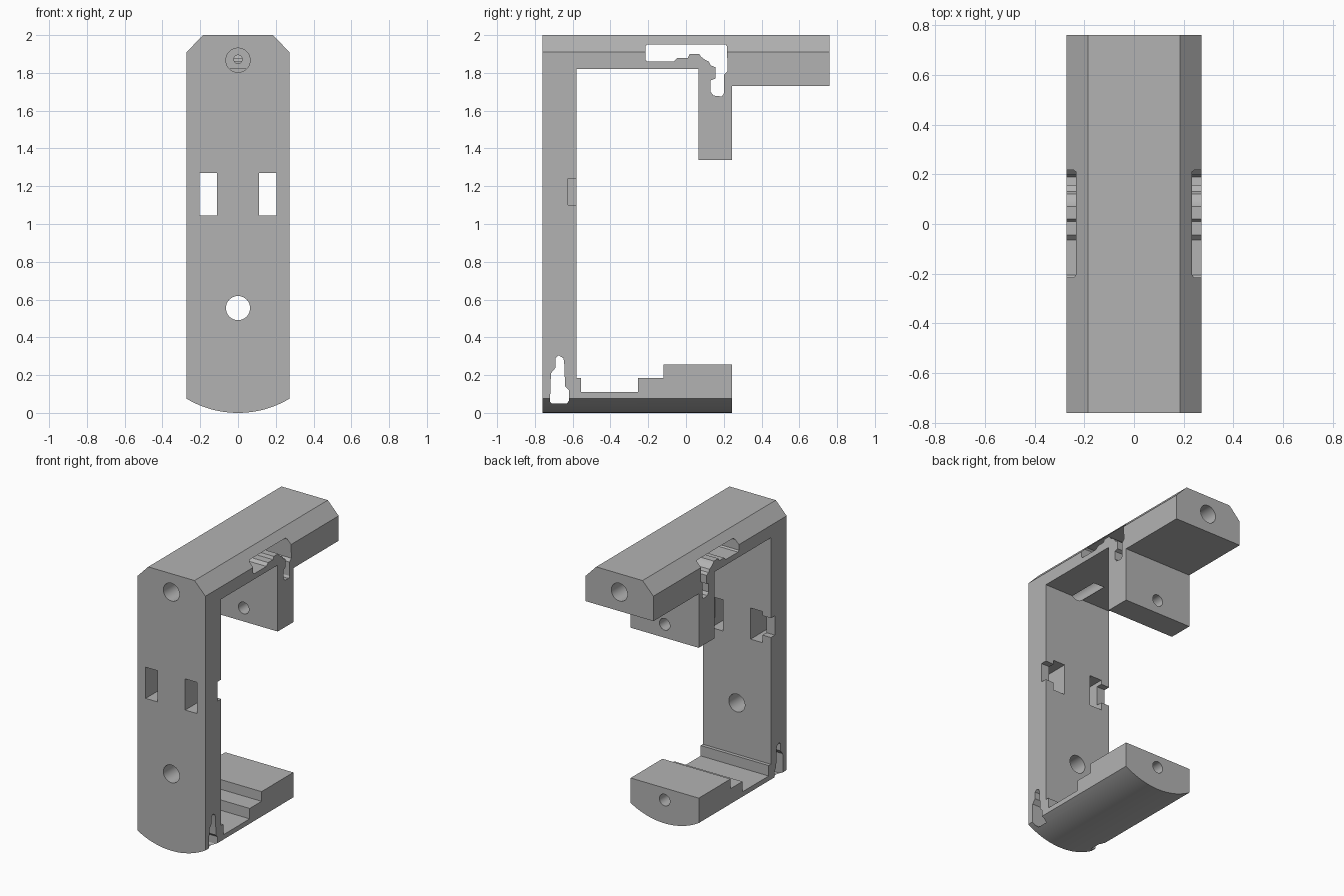
import bpy
import math

cube = bpy.data.objects.get("Cube")
if cube:
    bpy.data.objects.remove(cube)

HALF_W = 0.272

grey = bpy.data.materials.new("plain grey")
grey.use_nodes = True
grey.diffuse_color = (0.45, 0.45, 0.45, 1)
grey.node_tree.nodes["Principled BSDF"].inputs["Base Color"].default_value = (0.45, 0.45, 0.45, 1)


def prism(name, outline, place, start, end):
    """Extrude a 2D outline between two offsets; place maps (a, b, offset) to xyz."""
    n = len(outline)
    verts = [place(a, b, t) for t in (start, end) for a, b in outline]
    faces = [tuple(range(n)), tuple(reversed(range(n, 2 * n)))]
    faces += [(i, i + n, (i + 1) % n + n, (i + 1) % n) for i in range(n)]
    mesh = bpy.data.meshes.new(name)
    mesh.from_pydata(verts, [], faces)
    obj = bpy.data.objects.new(name, mesh)
    bpy.context.collection.objects.link(obj)
    mesh.materials.append(grey)
    # make normals point outward
    bpy.context.view_layer.objects.active = obj
    obj.select_set(True)
    bpy.ops.object.mode_set(mode='EDIT')
    bpy.ops.mesh.select_all(action='SELECT')
    bpy.ops.mesh.normals_make_consistent(inside=False)
    bpy.ops.object.mode_set(mode='OBJECT')
    obj.select_set(False)
    return obj


def across(name, outline, x0=-0.5, x1=0.5):
    return prism(name, outline, lambda y, z, x: (x, y, z), x0, x1)


def along(name, outline, y0, y1):
    return prism(name, outline, lambda x, z, y: (x, y, z), y0, y1)


def rect(a0, a1, b0, b1):
    return [(a0, b0), (a1, b0), (a1, b1), (a0, b1)]


def hole(name, z, radius, y0, y1):
    ring = [(radius * math.cos(math.tau * i / 40), z + radius * math.sin(math.tau * i / 40))
            for i in range(40)]
    return along(name, ring, y0, y1)


def combine(body, tool, operation):
    mod = body.modifiers.new(tool.name, 'BOOLEAN')
    mod.operation = operation
    mod.solver = 'EXACT'
    mod.object = tool
    bpy.context.view_layer.objects.active = body
    bpy.ops.object.modifier_apply(modifier=mod.name)
    bpy.data.objects.remove(tool)


# C-shaped bracket seen from the side
bracket = across("bracket_frame", [
    (-.76, 0), (.243, 0), (.243, .255), (-.12, .255), (-.12, .185), (-.255, .185),
    (-.255, .11), (-.555, .11), (-.555, .185), (-.58, .185), (-.58, 1.82), (.065, 1.82),
    (.065, 1.34), (.243, 1.34), (.243, 1.73), (.76, 1.73), (.76, 2), (-.76, 2)],
    -HALF_W - 0.05, HALF_W + 0.05)

# Front outline: chamfered top, bowed bottom
sag = 0.075
radius = (HALF_W ** 2 + sag ** 2) / (2 * sag)
sweep = math.asin(HALF_W / radius)
arc = [(radius * math.sin(sweep * i / 16), radius - radius * math.cos(sweep * i / 16))
       for i in range(-16, 17)]
outline = arc + [(HALF_W, 1.91), (.185, 2), (-.185, 2), (-HALF_W, 1.91)]
combine(bracket, along("front_outline", outline, -1, 1), 'INTERSECT')

# Stepped latch slot under the top arm and slim slot in the lower corner
combine(bracket, across("latch_slot", [
    (-.215, 1.87), (-.215, 1.94), (-.205, 1.95), (.21, 1.95), (.217, 1.94), (.22, 1.81),
    (.2, 1.79), (.2, 1.69), (.19, 1.675), (.145, 1.68), (.13, 1.70), (.13, 1.76),
    (.155, 1.77), (.155, 1.83), (.13, 1.84), (.12, 1.86), (.10, 1.87), (.08, 1.885),
    (.07, 1.9), (.02, 1.9), (.01, 1.88), (-.045, 1.88), (-.065, 1.86), (-.205, 1.86)]),
    'DIFFERENCE')
combine(bracket, across("corner_slot", [
    (-.71, .05), (-.63, .05), (-.62, .065), (-.62, .12), (-.64, .14), (-.645, .27),
    (-.65, .29), (-.675, .305), (-.69, .29), (-.69, .24), (-.715, .21), (-.72, .06)]),
    'DIFFERENCE')

# Window pairs with shallow notches running out to the edges
for side in (-1, 1):
    window = rect(*sorted((side * .11, side * .205)), 1.045, 1.27)
    combine(bracket, along("window", window, -.9, -.5), 'DIFFERENCE')
    notch = rect(*sorted((side * .15, side * .35)), 1.10, 1.24)
    combine(bracket, along("notch", notch, -.625, -.5), 'DIFFERENCE')

# Round holes
for name, z, r, y0, y1 in (
        ("front_hole", .555, .064, -.9, -.5),
        ("top_front_hole", 1.867, .064, -.9, -.36),
        ("top_pilot_hole", 1.872, .022, -.4, -.2),
        ("top_back_hole", 1.867, .064, .4, .9),
        ("hanger_hole", 1.437, .042, 0, .3),
        ("foot_hole", .168, .042, -.05, .3)):
    combine(bracket, hole(name, z, r, y0, y1), 'DIFFERENCE')

bpy.context.view_layer.objects.active = bracket
bracket.select_set(True)
bpy.ops.object.shade_smooth_by_angle(angle=math.radians(20))
